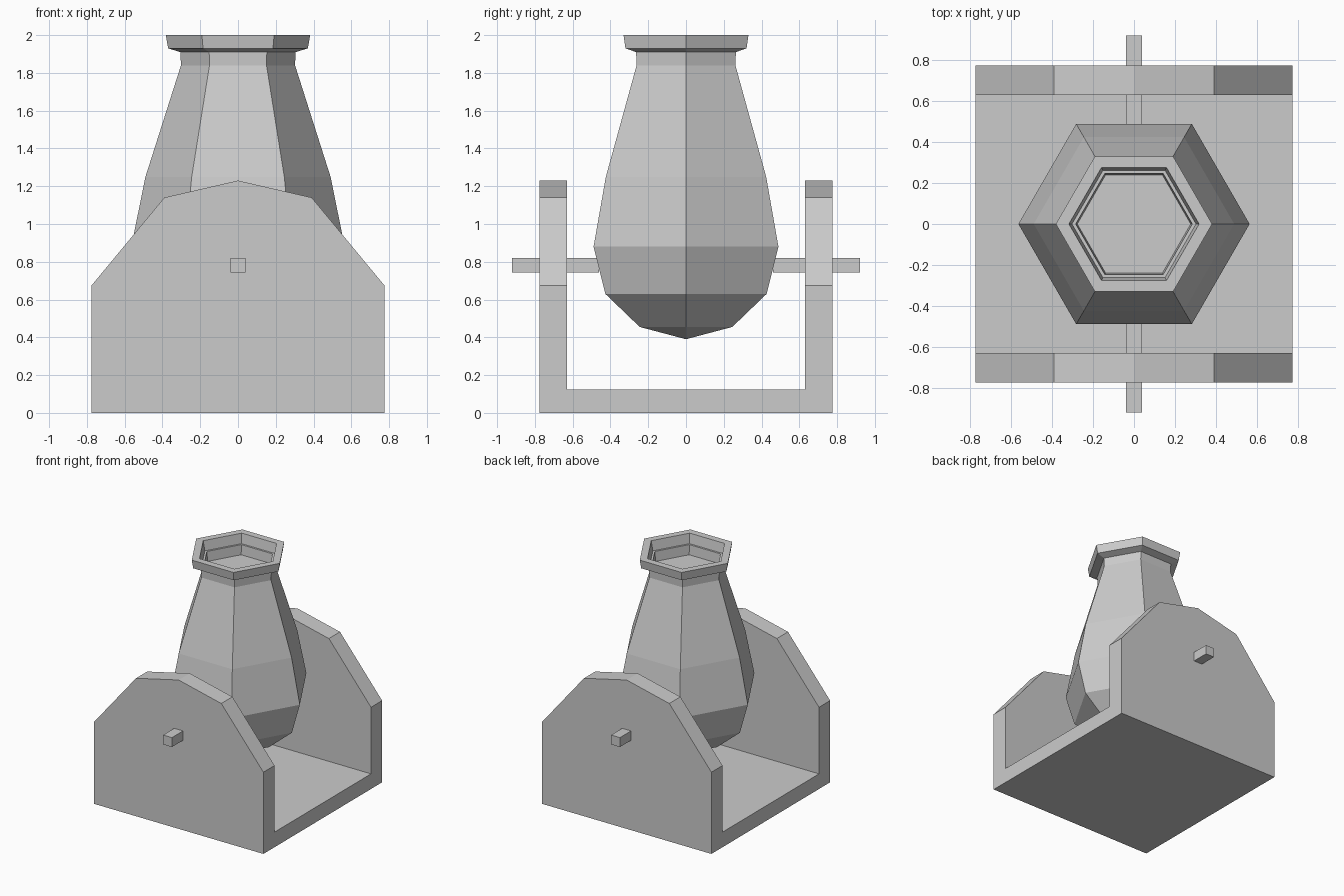
import bpy
import bmesh
from math import cos, sin, pi

cube = bpy.data.objects.get("Cube")
if cube:
    bpy.data.objects.remove(cube, do_unlink=True)

grey = bpy.data.materials.new("plain grey")
grey.use_nodes = True
grey.diffuse_color = (0.6, 0.6, 0.6, 1)
grey.node_tree.nodes["Principled BSDF"].inputs["Base Color"].default_value = (0.6, 0.6, 0.6, 1)


def finish(name, bm):
    bmesh.ops.recalc_face_normals(bm, faces=bm.faces)
    mesh = bpy.data.meshes.new(name)
    bm.to_mesh(mesh)
    bm.free()
    mesh.materials.append(grey)
    obj = bpy.data.objects.new(name, mesh)
    bpy.context.collection.objects.link(obj)
    return obj


def prism(name, outline, y0, y1):
    """Extrude an (x, z) outline from y0 to y1."""
    bm = bmesh.new()
    face = bm.faces.new([bm.verts.new((x, y0, z)) for x, z in outline])
    moved = bmesh.ops.extrude_face_region(bm, geom=[face])["geom"]
    bmesh.ops.translate(bm, vec=(0, y1 - y0, 0),
                        verts=[v for v in moved if isinstance(v, bmesh.types.BMVert)])
    return finish(name, bm)


def box(name, half_x, half_y, z0, z1):
    outline = [(-half_x, z0), (half_x, z0), (half_x, z1), (-half_x, z1)]
    return prism(name, outline, -half_y, half_y)


def hex_vessel(name, tip_z, rings):
    """Join six-sided rings (z, radius) from the lower tip round the lip to the inner floor."""
    bm = bmesh.new()
    loops = [[bm.verts.new((r * cos(i * pi / 3), r * sin(i * pi / 3), z)) for i in range(6)]
             for z, r in rings]
    tip = bm.verts.new((0, 0, tip_z))
    for i in range(6):
        j = (i + 1) % 6
        bm.faces.new((tip, loops[0][j], loops[0][i]))
        for low, high in zip(loops, loops[1:]):
            bm.faces.new((low[i], low[j], high[j], high[i]))
    bm.faces.new(loops[-1])
    return finish(name, bm)


# Cradle: floor slab and two peaked side plates
box("cradle_floor", 0.775, 0.63, 0, 0.125)
half = [(0.775, 0), (0.775, 0.675), (0.39, 1.14)]
plate = half + [(0, 1.23)] + [(-x, z) for x, z in reversed(half)]
prism("front_plate", plate, -0.775, -0.63)
prism("back_plate", plate, 0.63, 0.775)

# Pivot pins on both sides of the vessel
for name, side in (("front_pin", -1), ("back_pin", 1)):
    pin = [(-0.04, 0.742), (0.04, 0.742), (0.04, 0.82), (-0.04, 0.82)]
    prism(name, pin, side * 0.46, side * 0.92)

# Vessel: outer wall, flared lip, inner step and floor
outer = [(0.455, 0.283), (0.63, 0.493), (0.88, 0.565), (1.25, 0.49), (1.84, 0.302), (1.91, 0.305)]
lip = [(1.93, 0.37), (2.0, 0.382)]
inner = [(2.0, 0.318), (1.92, 0.303), (1.92, 0.285), (1.84, 0.277)]
hex_vessel("vessel", 0.39, outer + lip + inner)
